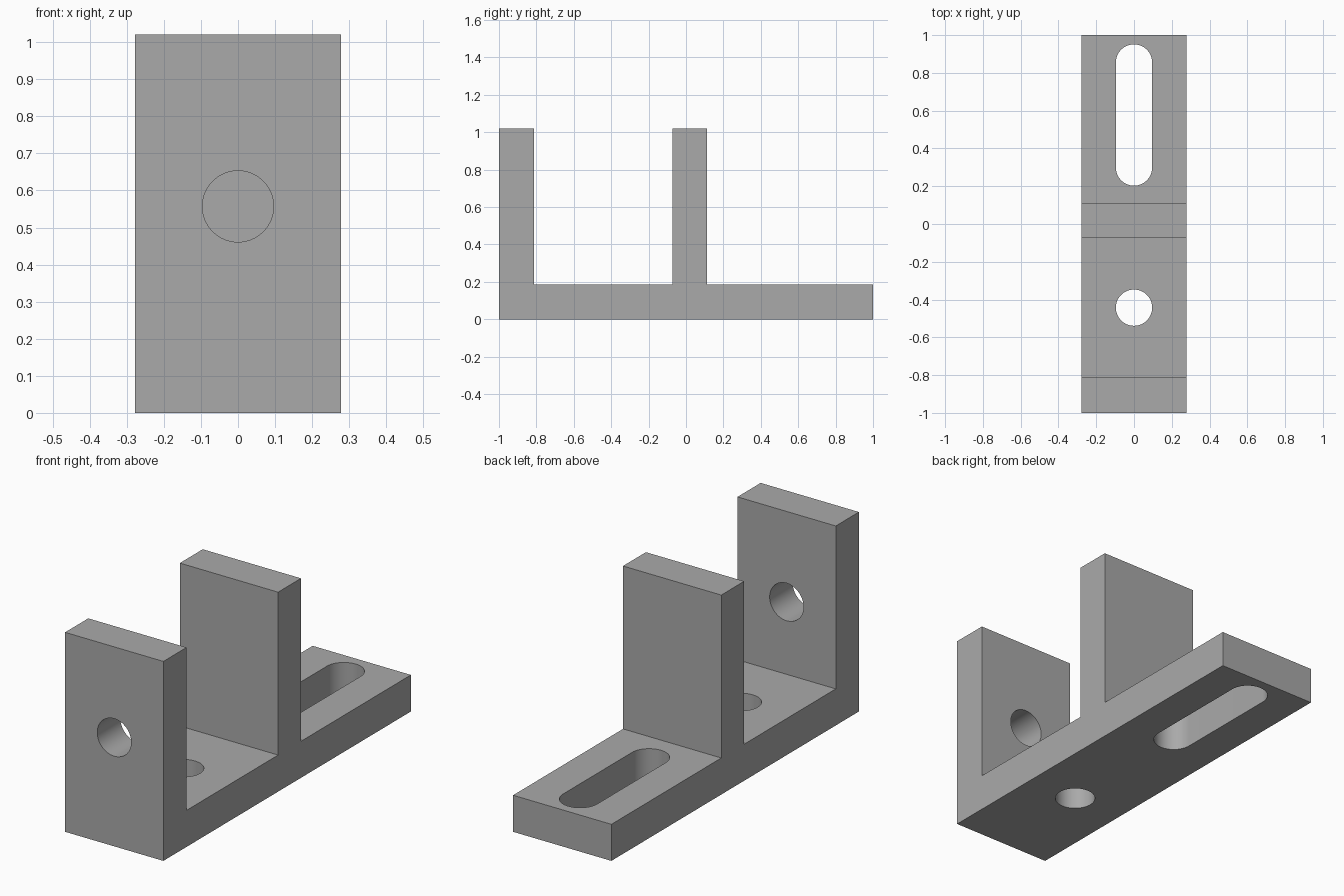
import bpy, bmesh, math
from mathutils import Matrix, Vector

cube = bpy.data.objects.get("Cube")
if cube:
    bpy.data.objects.remove(cube, do_unlink=True)

HALF_WIDTH = 0.278
THICK = 0.187
HEIGHT = 1.02
HOLE_R = 0.096

grey = bpy.data.materials.new("plain grey")
grey.use_nodes = True
colour = (0.4, 0.4, 0.4, 1)
grey.diffuse_color = colour
grey.node_tree.nodes["Principled BSDF"].inputs["Base Color"].default_value = colour


def prism(name, outline, depth):
    """Extrude a closed outline of 3D points along the depth vector."""
    bm = bmesh.new()
    face = bm.faces.new([bm.verts.new(p) for p in outline])
    result = bmesh.ops.extrude_face_region(bm, geom=[face], use_keep_orig=True)
    moved = [v for v in result["geom"] if isinstance(v, bmesh.types.BMVert)]
    bmesh.ops.translate(bm, verts=moved, vec=depth)
    bmesh.ops.recalc_face_normals(bm, faces=bm.faces)
    mesh = bpy.data.meshes.new(name)
    bm.to_mesh(mesh)
    bm.free()
    mesh.materials.append(grey)
    obj = bpy.data.objects.new(name, mesh)
    bpy.context.collection.objects.link(obj)
    return obj


def slot_outline(length, radius, steps=32):
    """Round-ended outline along y; zero length gives a circle."""
    points = []
    for end in (0, 1):
        count = steps + 1 if length else steps
        for i in range(count):
            a = math.pi * (end + i / steps)
            shift = length / 2 * (1 - 2 * end)
            points.append(Vector((radius * math.cos(a), radius * math.sin(a) + shift, 0)))
    return points


def hole_cutter(name, centre, length=0, rotation=Matrix()):
    """Cutter running both ways through a wall around its centre."""
    place = Matrix.Translation(centre) @ rotation
    reach = Vector((0, 0, THICK))
    outline = [place @ (p - reach) for p in slot_outline(length, HOLE_R)]
    cutter = prism(name, outline, rotation @ (2 * reach))
    cutter.hide_render = True
    return cutter


# Side profile of the base with its two upright plates
front, mid_front, mid_back, back = -1, -0.073, 0.112, 1
profile = [(front, 0), (back, 0), (back, THICK), (mid_back, THICK),
           (mid_back, HEIGHT), (mid_front, HEIGHT), (mid_front, THICK),
           (front + THICK, THICK), (front + THICK, HEIGHT), (front, HEIGHT)]
bracket = prism("bracket", [(-HALF_WIDTH, y, z) for y, z in profile],
                Vector((2 * HALF_WIDTH, 0, 0)))

# Holes: front plate, base hole and long adjustment slot
cutters = [
    hole_cutter("front_plate_hole", (0, front + THICK / 2, 0.557),
                rotation=Matrix.Rotation(math.pi / 2, 4, "X")),
    hole_cutter("base_hole", (0, -0.443, THICK / 2)),
    hole_cutter("base_slot", (0, 0.577, THICK / 2), length=0.556),
]

bpy.ops.object.select_all(action="DESELECT")
bracket.select_set(True)
bpy.context.view_layer.objects.active = bracket
for cutter in cutters:
    cut = bracket.modifiers.new(cutter.name, "BOOLEAN")
    cut.operation = "DIFFERENCE"
    cut.solver = "EXACT"
    cut.object = cutter
    bpy.ops.object.modifier_apply(modifier=cut.name)
    bpy.data.objects.remove(cutter, do_unlink=True)

# Smooth hole walls, crisp edges
bpy.ops.object.shade_smooth_by_angle(angle=math.radians(30))
